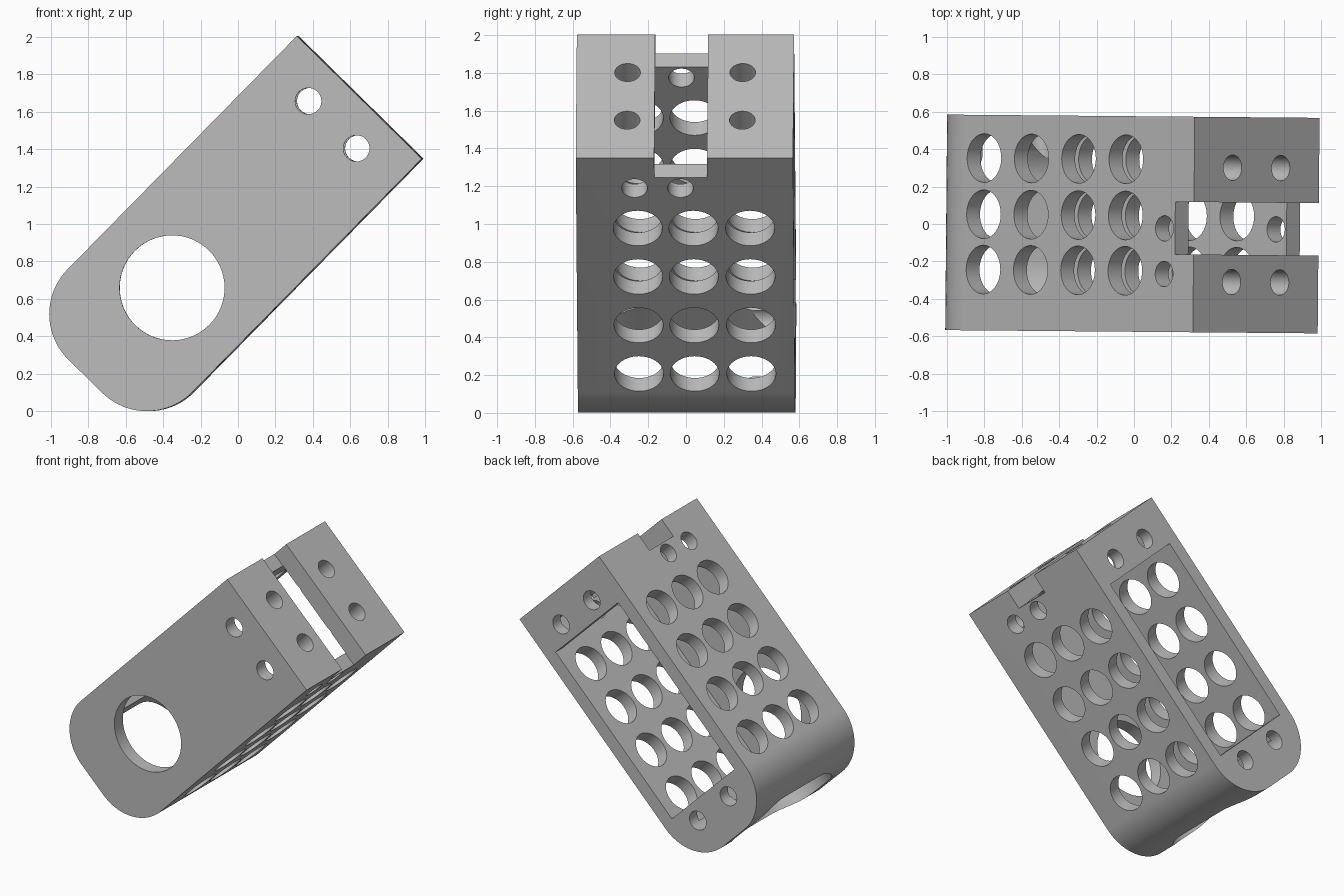
import bpy, bmesh, math
from mathutils import Matrix, Vector

if "Cube" in bpy.data.objects:
    bpy.data.objects.remove(bpy.data.objects["Cube"])

# Local frame: x across the body, y depth, z along the body; tilted at the end
HALF_W, DEPTH, LENGTH, ROUND = 0.467, 0.575, 2.086, 0.34
WALL, END = 0.10, 0.14

grey = bpy.data.materials.new("plain_grey")
grey.diffuse_color = (0.5, 0.5, 0.5, 1)
grey.use_nodes = True
grey.node_tree.nodes["Principled BSDF"].inputs["Base Color"].default_value = grey.diffuse_color


def add_object(name, bm):
    bmesh.ops.recalc_face_normals(bm, faces=bm.faces)
    mesh = bpy.data.meshes.new(name)
    bm.to_mesh(mesh)
    bm.free()
    obj = bpy.data.objects.new(name, mesh)
    bpy.context.collection.objects.link(obj)
    return obj


def prism(name, outline, direction):
    """Extrude a closed outline of 3D points along a direction."""
    bm = bmesh.new()
    face = bm.faces.new([bm.verts.new(p) for p in outline])
    new = bmesh.ops.extrude_face_region(bm, geom=[face])["geom"]
    bmesh.ops.translate(bm, vec=direction,
                        verts=[v for v in new if isinstance(v, bmesh.types.BMVert)])
    return add_object(name, bm)


def box(x0, x1, y0, y1, z0, z1):
    return prism("cutter", [(x0, y0, z0), (x1, y0, z0), (x1, y1, z0), (x0, y1, z0)],
                 (0, 0, z1 - z0))


def cylinder(center, axis, radius, length, sides=40):
    bm = bmesh.new()
    turn = Vector(axis).to_track_quat("Z", "Y").to_matrix().to_4x4()
    bmesh.ops.create_cone(bm, cap_ends=True, segments=sides, radius1=radius, radius2=radius,
                          depth=length, matrix=Matrix.Translation(center) @ turn)
    return add_object("cutter", bm)


def arc(cx, cy, r, start, end, steps):
    return [(cx + r * math.cos(math.radians(start + (end - start) * i / steps)),
             cy + r * math.sin(math.radians(start + (end - start) * i / steps)))
            for i in range(steps + 1)]


# Bracket body: rectangle with two rounded lower corners
cx = HALF_W - ROUND
profile = ([(HALF_W, LENGTH), (-HALF_W, LENGTH)]
           + arc(-cx, ROUND, ROUND, 180, 270, 20) + arc(cx, ROUND, ROUND, 270, 360, 20))
body = prism("bracket_body", [(x, -DEPTH, z) for x, z in profile], (0, 2 * DEPTH, 0))
body.data.materials.append(grey)

cutters = []
inner = HALF_W - WALL
# Hollow interior and the rectangular window in the back
cutters.append(box(-inner, inner, -DEPTH + WALL, DEPTH - 0.09, 0.25, LENGTH - END))
cutters.append(box(-inner, inner, 0.3, 0.7, LENGTH - 1.72, LENGTH - 0.33))
# Cable slot across the top end
cutters.append(box(-0.6, 0.6, -0.16, 0.12, LENGTH - END - 0.002, LENGTH + 0.1))
# Rounded slot through the lower end
slot = arc(0.22, 0, 0.28, -90, 90, 20) + arc(-0.19, 0, 0.28, 90, 270, 20)
cutters.append(prism("cutter", [(x, y, -0.1) for y, x in slot], (0, 0, 0.5)))
# Large round opening in the front
cutters.append(cylinder((0, -DEPTH, LENGTH - 1.425), (0, 1, 0), 0.28, 0.4, 64))
# Ventilation holes through both side walls
for drop in (0.52, 0.88, 1.24, 1.60):
    for y in (-0.25, 0.045, 0.345):
        cutters.append(cylinder((0, y, LENGTH - drop), (1, 0, 0), 0.13, 1.2))
# Cable holes through both side walls
for y in (-0.265, -0.022):
    cutters.append(cylinder((0, y, LENGTH - 0.223), (1, 0, 0), 0.068, 1.2, 32))
# Screw holes: front to back, lower back lip, and top end
for x in (-0.18, 0.18):
    cutters.append(cylinder((x, 0, LENGTH - 0.205), (0, 1, 0), 0.07, 1.4, 32))
    cutters.append(cylinder((x, 0.5, LENGTH - 1.84), (0, 1, 0), 0.07, 0.3, 32))
    for y in (-0.305, 0.305):
        cutters.append(cylinder((x, y, LENGTH), (0, 0, 1), 0.068, 0.5, 32))

# Cut every opening, then discard the cutters
bpy.context.view_layer.objects.active = body
body.select_set(True)
for cutter in cutters:
    cutter.hide_render = True
    mod = body.modifiers.new("cut", "BOOLEAN")
    mod.operation, mod.solver, mod.object = "DIFFERENCE", "EXACT", cutter
    bpy.ops.object.modifier_apply(modifier=mod.name)
    bpy.data.objects.remove(cutter, do_unlink=True)

# Tilt the bracket onto its lower rounded corner
body.data.transform(Matrix.Rotation(math.radians(-0.5), 4, "Z")
                    @ Matrix.Translation((-0.81, 0, 0.188))
                    @ Matrix.Rotation(math.radians(44.5), 4, "Y"))
bpy.ops.object.shade_smooth_by_angle(angle=math.radians(30))
